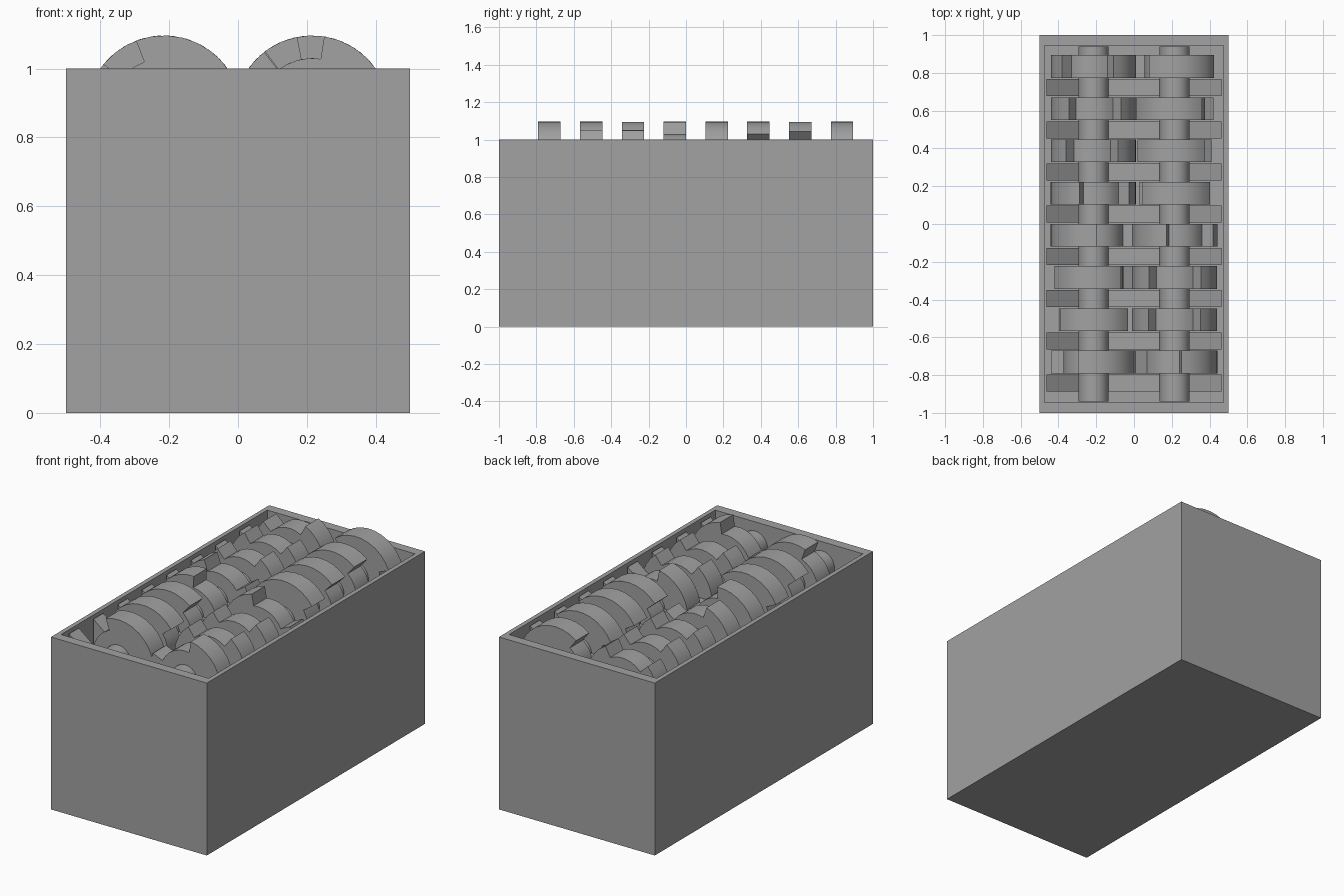
import bpy, bmesh, math

if "Cube" in bpy.data.objects:
    bpy.data.objects.remove(bpy.data.objects["Cube"])

grey = bpy.data.materials.new("steel grey")
grey.diffuse_color = (0.36, 0.36, 0.36, 1)
grey.use_nodes = True
grey.node_tree.nodes["Principled BSDF"].inputs["Base Color"].default_value = grey.diffuse_color

AXIS_X, AXIS_Z = 0.215, 0.87      # shaft centres
HUB_R, TOOTH_R = 0.16, 0.226
PITCH, FIRST_Y = 0.2235, 0.834
TOOTH_SPAN = 105                  # degrees covered by each of the two teeth


def prism(name, profile, y, width, smooth=False):
    """Extrude an x-z outline along y, centred on y."""
    bm = bmesh.new()
    verts = [bm.verts.new((x, y - width / 2, z)) for x, z in profile]
    face = bm.faces.new(verts)
    ext = bmesh.ops.extrude_face_region(bm, geom=[face])
    moved = [v for v in ext["geom"] if isinstance(v, bmesh.types.BMVert)]
    bmesh.ops.translate(bm, verts=moved, vec=(0, width, 0))
    bmesh.ops.recalc_face_normals(bm, faces=bm.faces)
    mesh = bpy.data.meshes.new(name)
    bm.to_mesh(mesh)
    bm.free()
    mesh.materials.append(grey)
    obj = bpy.data.objects.new(name, mesh)
    bpy.context.collection.objects.link(obj)
    if smooth:
        bpy.ops.object.select_all(action="DESELECT")
        obj.select_set(True)
        bpy.context.view_layer.objects.active = obj
        bpy.ops.object.shade_smooth_by_angle(angle=math.radians(30))
    return obj


def arc(cx, radius, start, end, steps):
    points = []
    for i in range(steps + 1):
        a = math.radians(start + (end - start) * i / steps)
        points.append((cx + radius * math.cos(a), AXIS_Z + radius * math.sin(a)))
    return points


def cutter_profile(cx, tooth_start):
    """Hub with two raised teeth, counter-clockwise."""
    points = []
    for turn in (0, 180):
        top = tooth_start + turn
        points += arc(cx, TOOTH_R, top - TOOTH_SPAN, top, 9)
        points += arc(cx, HUB_R, top, top + 180 - TOOTH_SPAN, 6)
    return points


# Open box with thin walls
bm = bmesh.new()
bmesh.ops.create_cube(bm, size=1)
for v in bm.verts:
    v.co = (v.co.x, v.co.y * 2, v.co.z + 0.5)
top = [f for f in bm.faces if f.normal.z > 0.9]
bmesh.ops.inset_region(bm, faces=top, thickness=0.037)
for v in top[0].verts:
    v.co.y = math.copysign(0.945, v.co.y)
hole = bmesh.ops.extrude_face_region(bm, geom=top)
bmesh.ops.delete(bm, geom=top, context="FACES")
floor = [v for v in hole["geom"] if isinstance(v, bmesh.types.BMVert)]
bmesh.ops.translate(bm, verts=floor, vec=(0, 0, -0.95))
bmesh.ops.recalc_face_normals(bm, faces=bm.faces)
mesh = bpy.data.meshes.new("box")
bm.to_mesh(mesh)
bm.free()
mesh.materials.append(grey)
bpy.context.collection.objects.link(bpy.data.objects.new("box", mesh))

# Two shafts
for side, cx in (("left", -AXIS_X), ("right", AXIS_X)):
    prism(side + "_shaft", arc(cx, 0.08, 0, 348.75, 31), 0, 1.88, True)

# Toothed cutters, back to front, each turned differently
left_turns = (62, 50, 55, 34, 11, 155, 141, 111)
right_turns = (127, 155, 150, 139, 26, 52, 53, 81)
for i in range(8):
    y = FIRST_Y - i * PITCH
    prism("left_cutter", cutter_profile(-AXIS_X, left_turns[i]), y, 0.12, True)
    prism("right_cutter", cutter_profile(AXIS_X, right_turns[i]), y, 0.12, True)

    # Fixed scraper blocks between the cutters
    gap_y = y - PITCH / 2
    prism("middle_scraper", [(-0.15, 0.8), (0.15, 0.8), (0.15, 0.88), (-0.15, 0.88)],
          gap_y, 0.09)
    for s in (-1, 1):
        prism("side_scraper", [(s * 0.28, 0.75), (s * 0.463, 0.75),
                               (s * 0.463, 0.985), (s * 0.28, 0.84)], gap_y, 0.09)
